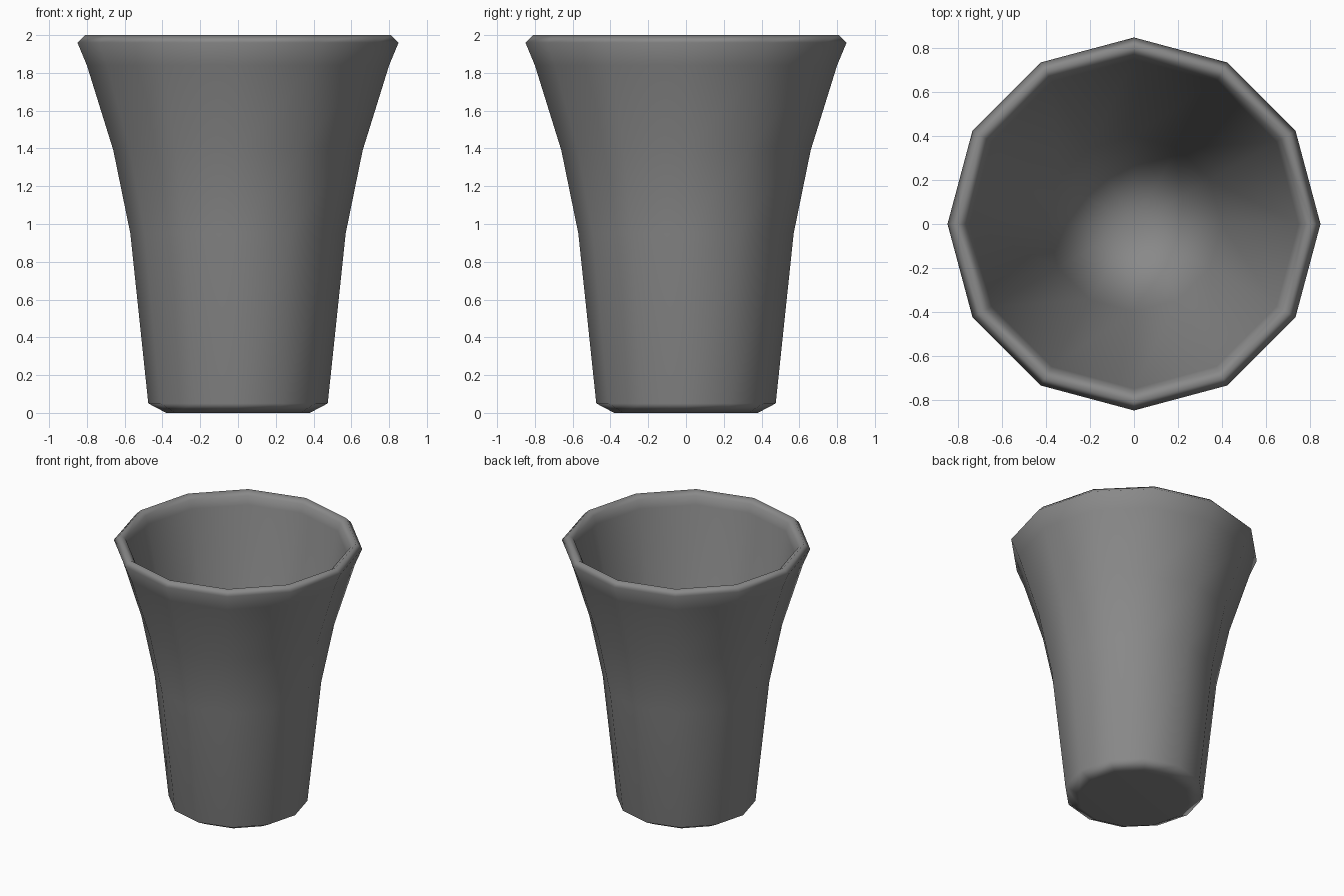
import bpy, bmesh
from math import cos, sin, pi

if "Cube" in bpy.data.objects:
    bpy.data.objects.remove(bpy.data.objects["Cube"])

SIDES = 12

# Cup cross-section (radius, height): outer wall, rounded rim, straight inner wall
profile = [(0.38, 0.0), (0.475, 0.05), (0.57, 0.95), (0.66, 1.39),
           (0.80, 1.84), (0.85, 1.96), (0.81, 2.0), (0.77, 1.97),
           (0.75, 1.91), (0.40, 0.15)]


def lathe(name, points, sides):
    bm = bmesh.new()
    rings = [[bm.verts.new((r * cos(2 * pi * i / sides), r * sin(2 * pi * i / sides), z))
              for i in range(sides)] for r, z in points]
    for a, b in zip(rings, rings[1:]):
        for i in range(sides):
            j = (i + 1) % sides
            bm.faces.new((a[i], a[j], b[j], b[i]))
    # Flat underside
    bm.faces.new(list(reversed(rings[0])))
    # Inner floor as a fan around a centre point
    centre = bm.verts.new((0, 0, points[-1][1]))
    for i in range(sides):
        bm.faces.new((rings[-1][i], rings[-1][(i + 1) % sides], centre))
    for f in bm.faces:
        f.smooth = True
    mesh = bpy.data.meshes.new(name)
    bm.to_mesh(mesh)
    bm.free()
    obj = bpy.data.objects.new(name, mesh)
    bpy.context.collection.objects.link(obj)
    return obj


# Flared twelve-sided cup, shading led by the large wall faces
cup = lathe("cup", profile, SIDES)
weighted = cup.modifiers.new("weighted_normals", 'WEIGHTED_NORMAL')
weighted.mode = 'FACE_AREA'
weighted.weight = 50

# Dark grey finish
grey = bpy.data.materials.new("dark_grey")
grey.diffuse_color = (0.25, 0.25, 0.25, 1)
grey.use_nodes = True
grey.node_tree.nodes["Principled BSDF"].inputs["Base Color"].default_value = grey.diffuse_color
cup.data.materials.append(grey)
